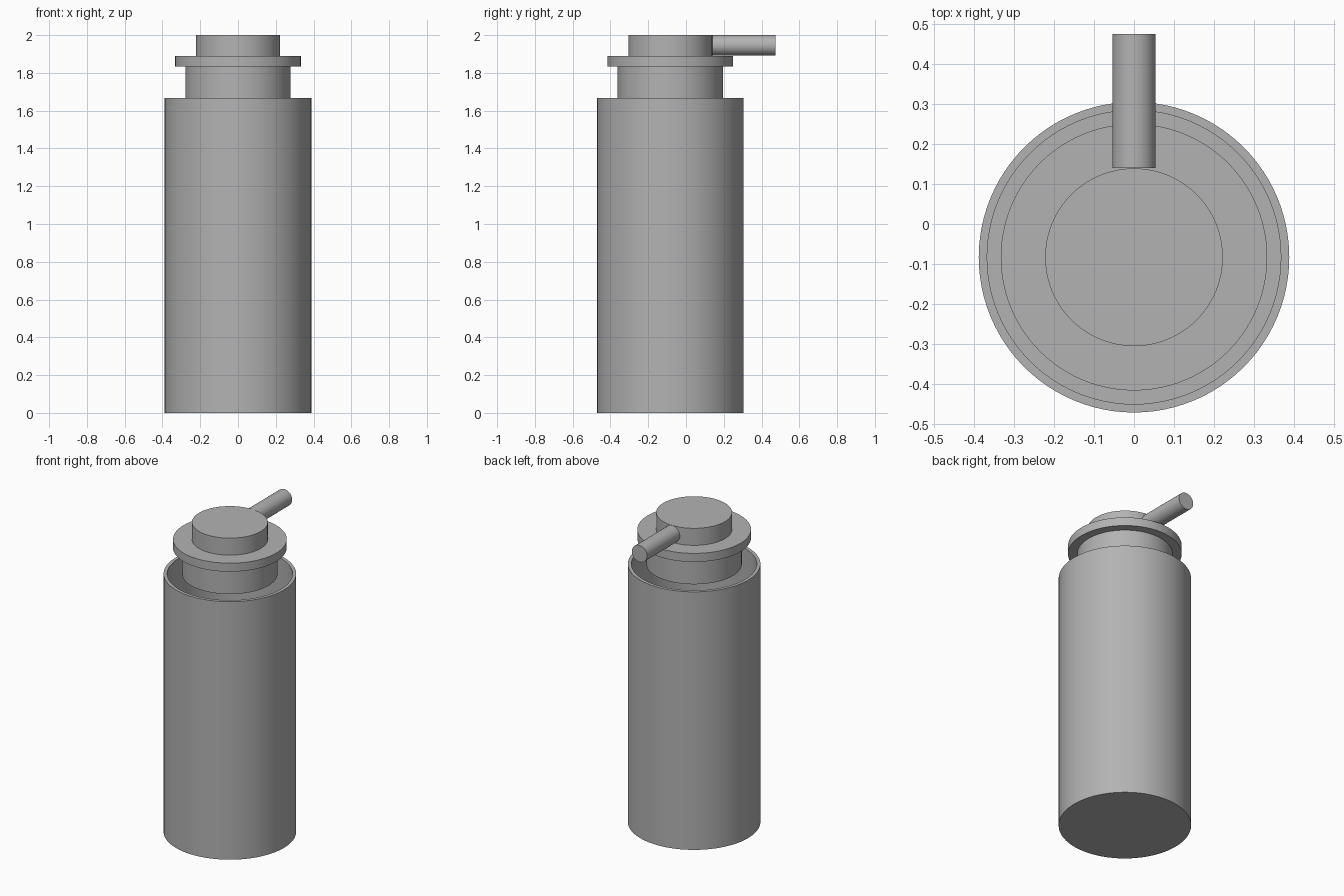
import bpy, bmesh, math

cube = bpy.data.objects.get("Cube")
if cube:
    bpy.data.objects.remove(cube, do_unlink=True)

AXIS_Y = -0.083
SIDES = 96

grey = bpy.data.materials.new("satin_grey")
grey.use_nodes = True
grey.diffuse_color = (0.45, 0.45, 0.45, 1)
grey.node_tree.nodes["Principled BSDF"].inputs["Base Color"].default_value = grey.diffuse_color


def finish(obj, name):
    obj.name = name
    obj.data.materials.append(grey)
    bpy.ops.object.select_all(action='DESELECT')
    obj.select_set(True)
    bpy.context.view_layer.objects.active = obj
    bpy.ops.object.shade_smooth_by_angle(angle=math.radians(30))
    return obj


def disc(name, radius, bottom, top):
    """Upright capped cylinder on the bottle axis."""
    bpy.ops.mesh.primitive_cylinder_add(
        vertices=SIDES, radius=radius, depth=top - bottom,
        location=(0, AXIS_Y, (bottom + top) / 2))
    return finish(bpy.context.object, name)


def lathe(name, profile):
    """Spin an (r, z) profile, with both ends on the axis, into a closed shell."""
    mesh = bpy.data.meshes.new(name)
    bm = bmesh.new()
    verts = [bm.verts.new((r, 0, z)) for r, z in profile]
    edges = [bm.edges.new(pair) for pair in zip(verts, verts[1:])]
    bmesh.ops.spin(bm, geom=verts + edges, cent=(0, 0, 0), axis=(0, 0, 1),
                   angle=math.tau, steps=SIDES)
    bmesh.ops.remove_doubles(bm, verts=bm.verts, dist=0.0001)
    bmesh.ops.recalc_face_normals(bm, faces=bm.faces)
    bm.to_mesh(mesh)
    bm.free()
    obj = bpy.data.objects.new(name, mesh)
    obj.location.y = AXIS_Y
    bpy.context.collection.objects.link(obj)
    return finish(obj, name)


# Hollow, open-topped bottle with a thin wall
lathe("bottle", [(0, 0), (0.388, 0), (0.388, 1.667), (0.367, 1.667),
                 (0.367, 0.02), (0, 0.02)])

# Stacked pump parts
disc("neck", 0.279, 1.665, 1.835)
disc("collar", 0.333, 1.835, 1.89)
disc("pump_head", 0.222, 1.89, 2.0)

# Spout pointing backwards from the pump head
bpy.ops.mesh.primitive_cylinder_add(
    vertices=48, radius=0.054, depth=0.335,
    location=(0, 0.3075, 1.946), rotation=(math.pi / 2, 0, 0))
finish(bpy.context.object, "spout")
